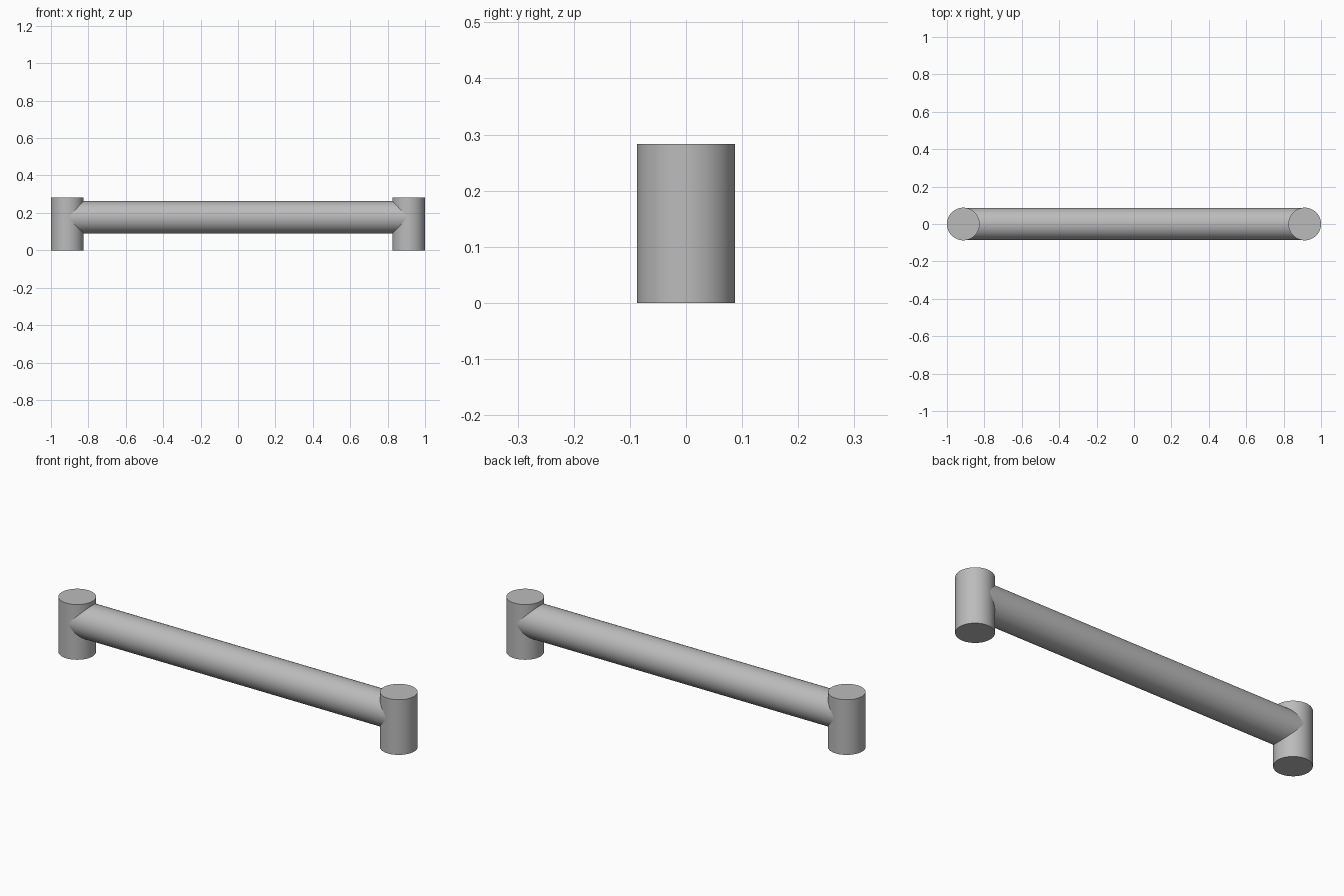
import bpy
import math

cube = bpy.data.objects.get("Cube")
if cube:
    bpy.data.objects.remove(cube, do_unlink=True)

# One plain grey for the whole handle
GREY = (0.5, 0.5, 0.5, 1.0)
grey = bpy.data.materials.new("plain grey")
grey.use_nodes = True
grey.diffuse_color = GREY
grey.node_tree.nodes["Principled BSDF"].inputs["Base Color"].default_value = GREY

POST_RADIUS = 0.0875
POST_HEIGHT = 0.283
POST_X = 1 - POST_RADIUS
BAR_RADIUS = 0.0865
BAR_Z = 0.176


def rod(name, radius, length, location, rotation=(0, 0, 0), caps="NGON"):
    """Smooth-sided cylinder with sharp rims."""
    bpy.ops.mesh.primitive_cylinder_add(
        vertices=64, radius=radius, depth=length, end_fill_type=caps,
        location=location, rotation=rotation)
    obj = bpy.context.object
    obj.name = name
    obj.data.materials.append(grey)
    bpy.ops.object.shade_smooth_by_angle(angle=math.radians(30))
    return obj


# Upright posts at both ends
for side, name in ((1, "left_post"), (-1, "right_post")):
    rod(name, POST_RADIUS, POST_HEIGHT, (side * POST_X, 0, POST_HEIGHT / 2))

# Crossbar, running into the middle of each post
rod("crossbar", BAR_RADIUS, 2 * POST_X, (0, 0, BAR_Z), (0, math.pi / 2, 0))
